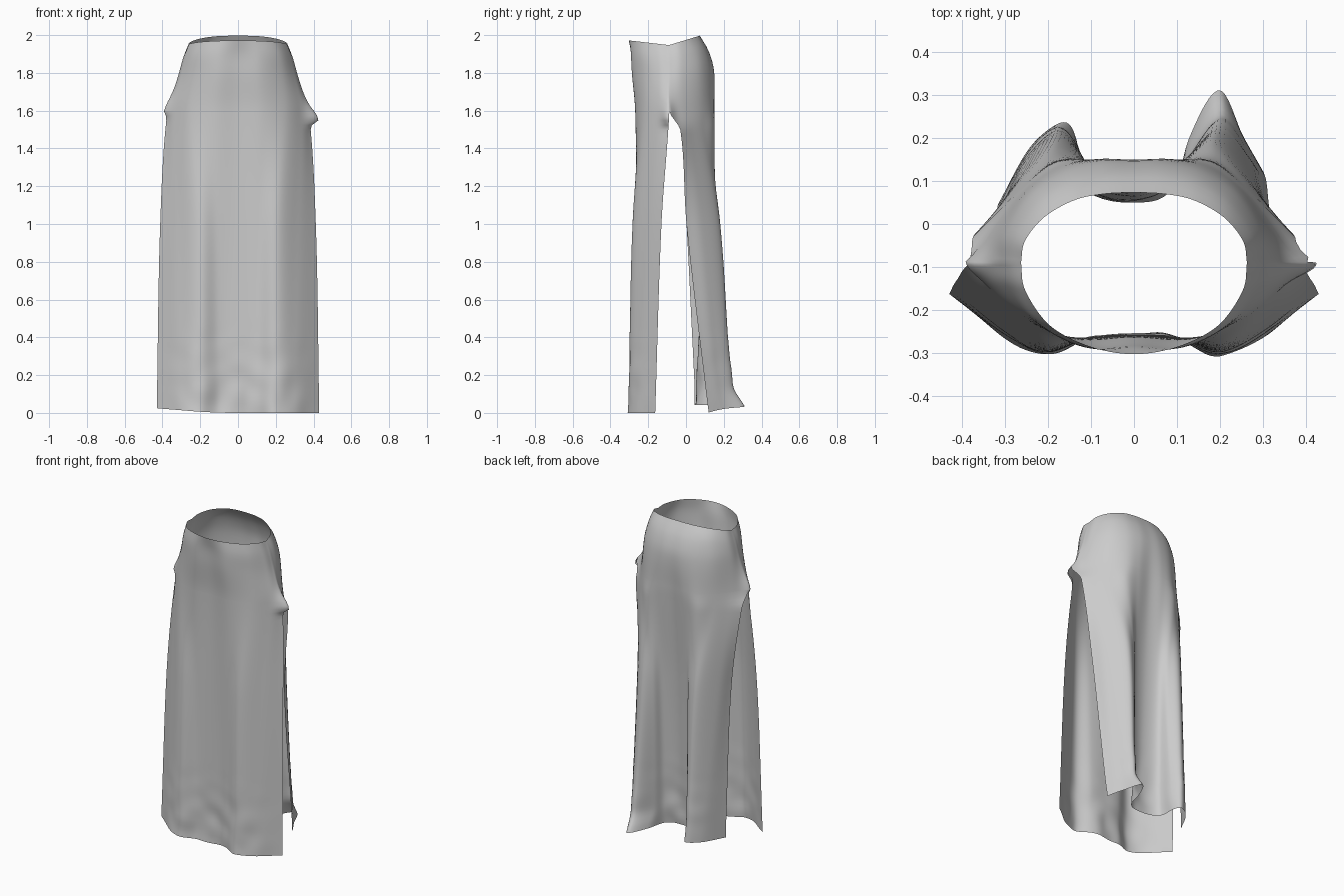
import bpy, bmesh, math
from mathutils import Vector, noise

if "Cube" in bpy.data.objects:
    bpy.data.objects.remove(bpy.data.objects["Cube"])

# Half cross-sections (x, y) by height; front runs centre -> seam, back runs seam -> centre
FRONT = {
    0.0: [(0, -.26), (.1, -.264), (.2, -.304), (.3, -.264), (.43, -.163)],
    1.0: [(0, -.257), (.11, -.265), (.21, -.281), (.32, -.21), (.412, -.13)],
    1.6: [(0, -.262), (.13, -.267), (.25, -.225), (.335, -.15), (.374, -.088)],
    1.8: [(0, -.28), (.12, -.283), (.235, -.225), (.298, -.145), (.315, -.09)],
    1.9: [(0, -.288), (.115, -.287), (.22, -.232), (.275, -.15), (.289, -.09)],
    1.97: [(0, -.303), (.10, -.286), (.195, -.237), (.253, -.155), (.263, -.09)],
}
BACK = {
    0.0: [(.302, .12), (.255, .205), (.2, .307), (.13, .2), (.09, .085), (0, .05)],
    0.12: [(.307, .105), (.265, .175), (.2, .25), (.125, .155), (.085, .085), (0, .054)],
    1.0: [(.325, .003), (.285, .085), (.2, .178), (.13, .158), (.085, .115), (0, .098)],
    1.5: [(.375, -.03), (.32, .025), (.255, .09), (.18, .146), (.09, .146), (0, .135)],
    1.6: [(.374, -.088), (.32, 0), (.25, .085), (.17, .14), (.09, .15), (0, .142)],
    1.8: [(.315, -.09), (.302, -.02), (.245, .07), (.165, .125), (.08, .147), (0, .148)],
    1.9: [(.289, -.09), (.278, -.025), (.225, .05), (.155, .097), (.075, .117), (0, .119)],
    1.97: [(.263, -.09), (.254, -.04), (.21, .015), (.14, .055), (.07, .07), (0, .073)],
}
# the hem folds differ on the left of the back panel
BACK_LEFT = {
    0.0: [(.317, .045), (.24, .18), (.168, .238), (.135, .2), (.12, .085), (0, .05)],
    0.12: [(.317, .045), (.245, .17), (.175, .228), (.13, .18), (.11, .085), (0, .054)],
}
SLIT_TOP = 1.6
COLS, ROWS = 72, 80


def hermite(ts, ps, t):
    """Smooth curve through points ps at parameters ts."""
    n = len(ts)
    i = max(k for k in range(n - 1) if ts[k] <= t or k == 0)

    def slope(k):
        a, b = max(k - 1, 0), min(k + 1, n - 1)
        return (ps[b] - ps[a]) / (ts[b] - ts[a])
    h = ts[i + 1] - ts[i]
    u = (t - ts[i]) / h
    return (ps[i] * (2*u**3 - 3*u*u + 1) + slope(i) * h * (u**3 - 2*u*u + u)
            + ps[i + 1] * (3*u*u - 2*u**3) + slope(i + 1) * h * (u**3 - u*u))


def section(right, left):
    """Full section sampled from the left seam to the right seam."""
    pts = [Vector((-x, y)) for x, y in left] + [Vector(p) for p in right[::-1][1:]]
    ts = list(range(len(pts)))
    return [hermite(ts, pts, ts[-1] * c / COLS) for c in range(COLS + 1)]


def shape_point(x, y, z, side, is_back):
    """Adds waist dip, hem unevenness and the gathered flares above the slits."""
    top = max(0, (z - SLIT_TOP) / .37) ** 2
    hem = max(0, 1 - z / .5)
    if is_back:
        lift = -.02 + .05 * min(1, max(0, (y + .09) / .163))
        bottom = .045 - .04 * max(0, side) ** 3
    else:
        lift = -.02 + .025 * min(1, max(0, (-.09 - y) / .213))
        bottom = .003 + .025 * max(0, -side) ** 2
    ripple = noise.noise(Vector((x * 9, z * 8, 4 if is_back else 0))) * .014 * hem
    peak, size = (1.555, .05) if x > 0 else (1.6, .02)
    width = .07 if z > peak else .022
    flare = size * math.exp(-((z - peak) / width) ** 2 - ((y + .098) / .03) ** 2)
    flare *= 1 if abs(x) > .28 else 0
    fade = 1 - abs(side) ** 4
    return Vector((x + math.copysign(flare, x), y + ripple * fade, z + lift * top + bottom * hem))


def add_panel(bm, sections, is_back):
    levels = sorted(sections)
    seam_levels = [k for k in sorted(FRONT) if k >= SLIT_TOP]
    seam_points = [Vector(FRONT[k][-1]) for k in seam_levels]
    heights = sorted({1.97 * r / ROWS for r in range(ROWS + 1)} | {SLIT_TOP})
    grid = []
    for z in heights:
        row = []
        for c in range(COLS + 1):
            p = hermite(levels, [sections[k][c] for k in levels], z)
            side = 2 * c / COLS - 1
            # both panels share one seam above the slits
            if abs(side) == 1 and z >= SLIT_TOP:
                seam = hermite(seam_levels, seam_points, z)
                p = Vector((seam.x * side, seam.y))
            row.append(bm.verts.new(shape_point(p.x, p.y, z, side, is_back)))
        grid.append(row)
    for a, b in zip(grid, grid[1:]):
        for c in range(COLS):
            quad = (a[c], a[c + 1], b[c + 1], b[c])
            bm.faces.new(quad[::-1] if is_back else quad)


# Long skirt: front and back panels, joined over the hips and slit down each side
bm = bmesh.new()
add_panel(bm, {z: section(s[::-1], s[::-1]) for z, s in FRONT.items()}, False)
add_panel(bm, {z: section(s, BACK_LEFT.get(z, s)) for z, s in BACK.items()}, True)
bmesh.ops.remove_doubles(bm, verts=bm.verts, dist=.0005)
low = min(v.co.z for v in bm.verts)
for v in bm.verts:
    v.co.z -= low
mesh = bpy.data.meshes.new("slit_skirt")
bm.to_mesh(mesh)
bm.free()
for f in mesh.polygons:
    f.use_smooth = True
skirt = bpy.data.objects.new("slit_skirt", mesh)
bpy.context.collection.objects.link(skirt)
